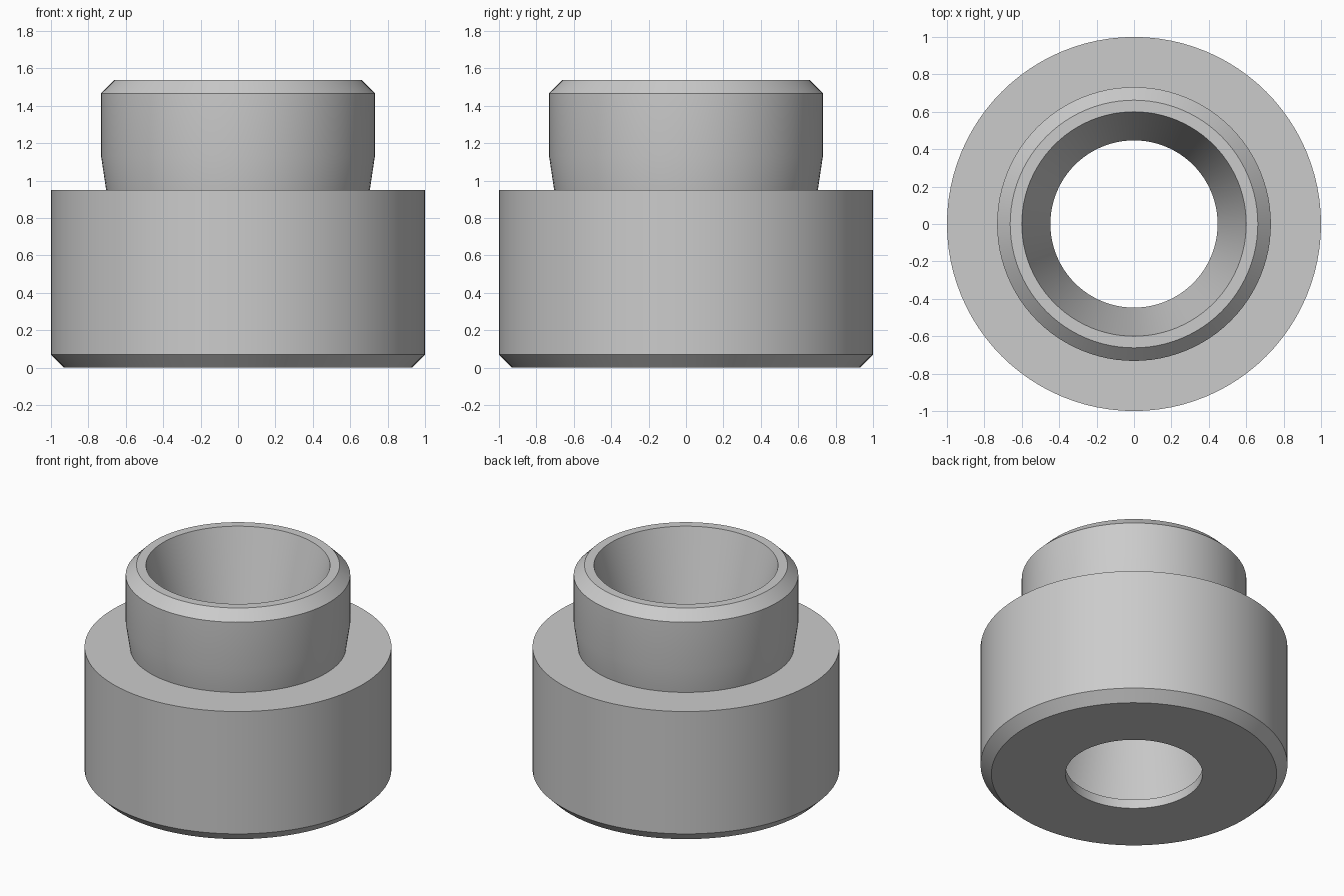
import bpy
import bmesh
import math

SEGMENTS = 96

cube = bpy.data.objects.get("Cube")
if cube:
    bpy.data.objects.remove(cube, do_unlink=True)

# Bare grey metal
metal = bpy.data.materials.new("grey_metal")
metal.use_nodes = True
grey = (0.6, 0.6, 0.6, 1)
metal.diffuse_color = grey
metal.node_tree.nodes["Principled BSDF"].inputs["Base Color"].default_value = grey


def lathe(name, profile):
    """Revolve a closed (radius, height) profile around the z axis."""
    bm = bmesh.new()
    verts = [bm.verts.new((r, 0, z)) for r, z in profile]
    edges = [bm.edges.new((a, b)) for a, b in zip(verts, verts[1:] + verts[:1])]
    bmesh.ops.spin(bm, geom=verts + edges, cent=(0, 0, 0), axis=(0, 0, 1),
                   angle=math.tau, steps=SEGMENTS)
    bmesh.ops.remove_doubles(bm, verts=bm.verts, dist=0.0005)
    bmesh.ops.recalc_face_normals(bm, faces=bm.faces)
    mesh = bpy.data.meshes.new(name)
    bm.to_mesh(mesh)
    bm.free()
    mesh.materials.append(metal)
    obj = bpy.data.objects.new(name, mesh)
    bpy.context.collection.objects.link(obj)
    return obj


# Wide chamfered base and narrower undercut collar
outside = [(0.93, 0), (1, 0.07), (1, 0.95), (0.705, 0.95),
           (0.732, 1.13), (0.732, 1.467), (0.662, 1.537)]
# Bore: funnel mouth, waist, inner chamber and thin lipped floor
bore = [(0.6, 1.537), (0.447, 0.98), (0.7, 0.065), (0.447, 0.065), (0.447, 0)]

bushing = lathe("stepped_bushing", outside + bore)
bpy.ops.object.select_all(action='DESELECT')
bushing.select_set(True)
bpy.context.view_layer.objects.active = bushing
bpy.ops.object.shade_smooth_by_angle(angle=math.radians(20))
